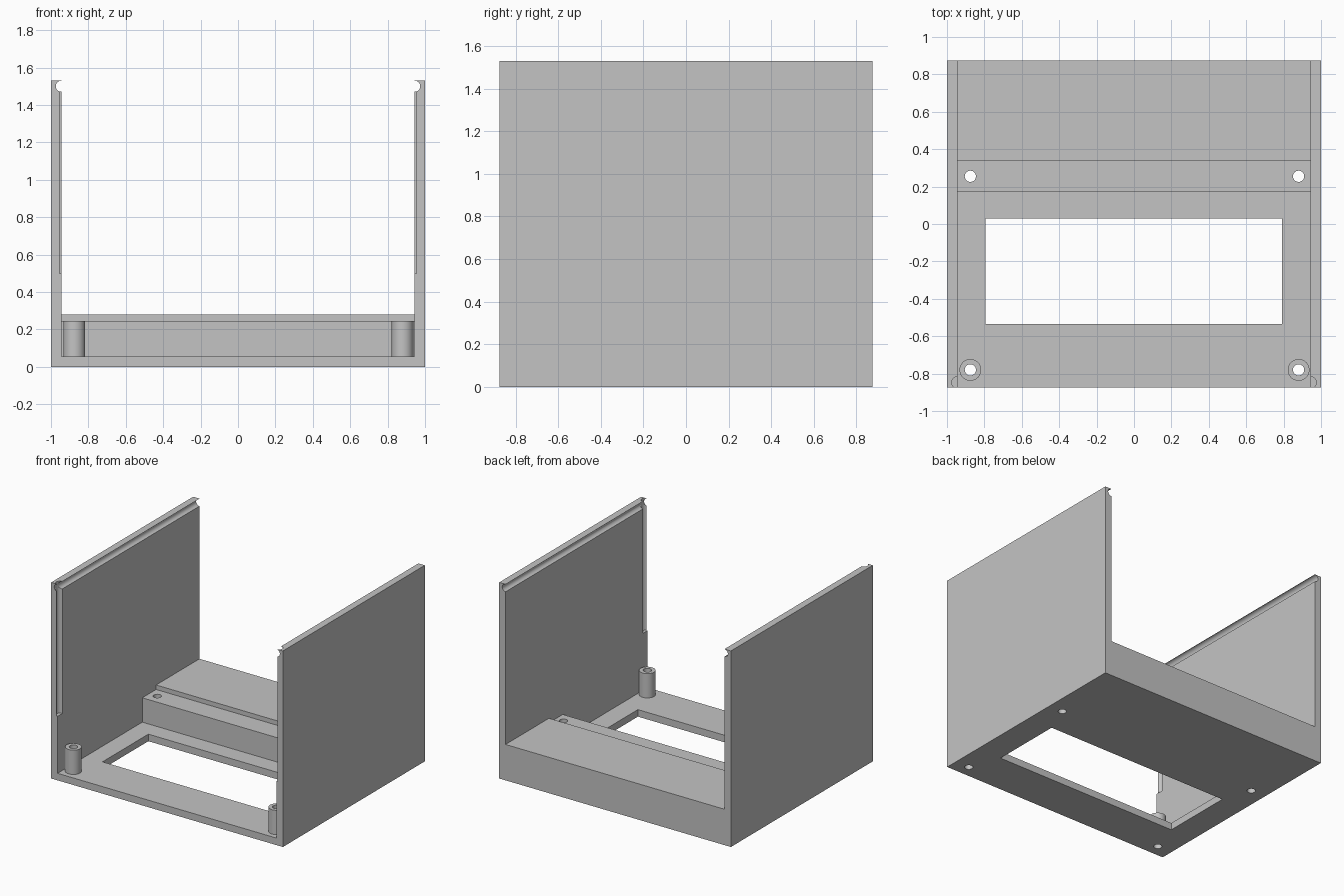
import bpy
import math
from mathutils import Matrix

cube = bpy.data.objects.get("Cube")
if cube:
    bpy.data.objects.remove(cube, do_unlink=True)

# Main dimensions
HALF_W, HALF_D, HEIGHT, WALL = 1.0, 0.875, 1.53, 0.055
INNER = HALF_W - WALL
LEDGE_TOP, PLATFORM_TOP = 0.245, 0.28
HOLE_X = (-0.875, 0.88)
POST_Y, LEDGE_HOLE_Y = -0.78, 0.255

grey = bpy.data.materials.new("plain grey")
grey.use_nodes = True
grey.diffuse_color = (0.55, 0.55, 0.55, 1)
grey.node_tree.nodes["Principled BSDF"].inputs["Base Color"].default_value = (0.55, 0.55, 0.55, 1)


def new_object(name, verts, faces):
    mesh = bpy.data.meshes.new(name)
    mesh.from_pydata(verts, [], faces)
    mesh.materials.append(grey)
    obj = bpy.data.objects.new(name, mesh)
    bpy.context.collection.objects.link(obj)
    return obj


def prism(name, outline, start, end, axis="Z"):
    """Extrude a counter-clockwise outline along z, or an x-z outline along y."""
    n = len(outline)
    verts = [(a, b, h) for h in (start, end) for a, b in outline]
    faces = [tuple(reversed(range(n))), tuple(range(n, 2 * n))]
    faces += [(i, (i + 1) % n, n + (i + 1) % n, n + i) for i in range(n)]
    obj = new_object(name, verts, faces)
    if axis == "Y":
        # Local height runs towards -y
        obj.data.transform(Matrix.Rotation(math.pi / 2, 4, "X"))
    return obj


def box(name, x0, x1, y0, y1, z0, z1):
    return prism(name, [(x0, y0), (x1, y0), (x1, y1), (x0, y1)], z0, z1)


def rod(name, a, b, radius, start, end, axis="Z", sides=40):
    steps = [2 * math.pi * i / sides for i in range(sides)]
    outline = [(a + radius * math.cos(t), b + radius * math.sin(t)) for t in steps]
    return prism(name, outline, start, end, axis)


def cut(obj, cutters):
    """Subtract the cutters, bake the result and remove the cutters."""
    for cutter in cutters:
        mod = obj.modifiers.new("cut", "BOOLEAN")
        mod.operation, mod.solver, mod.object = "DIFFERENCE", "EXACT", cutter
    graph = bpy.context.evaluated_depsgraph_get()
    graph.update()
    mesh = bpy.data.meshes.new_from_object(obj.evaluated_get(graph))
    obj.modifiers.clear()
    obj.data = mesh
    for cutter in cutters:
        bpy.data.objects.remove(cutter, do_unlink=True)


def hole(x, y):
    return rod("hole_cutter", x, y, 0.03, -0.1, 0.6)


# Tray shell: floor and two side walls as one U profile
profile = [(-HALF_W, 0), (HALF_W, 0), (HALF_W, HEIGHT), (INNER, HEIGHT),
           (INNER, WALL), (-INNER, WALL), (-INNER, HEIGHT), (-HALF_W, HEIGHT)]
shell = prism("tray_shell", profile, -HALF_D, HALF_D, "Y")

# Floor window, screw holes, top slide slots and front panel grooves
cutters = [box("window_cutter", -0.795, 0.79, -0.535, 0.03, -0.1, 0.2)]
cutters += [hole(x, y) for x in HOLE_X for y in (POST_Y, LEDGE_HOLE_Y)]
for side in (-1, 1):
    cutters.append(rod("slot_cutter", side * INNER, 1.5005, 0.029, -1, 1, "Y"))
    cutters.append(rod("groove_cutter", side * INNER, -0.847, 0.03, 0.5, 1.7))
cut(shell, cutters)

# Raised platform at the back and the lower mounting ledge before it
platform = box("back_platform", -INNER, INNER, 0.34, HALF_D, WALL, PLATFORM_TOP)
ledge = box("mounting_ledge", -INNER, INNER, 0.17, 0.34, WALL, LEDGE_TOP)
cut(ledge, [hole(x, LEDGE_HOLE_Y) for x in HOLE_X])

# Hollow screw posts at the front corners
parts = [shell, platform, ledge]
for x, label in zip(HOLE_X, ("right", "left")):
    post = rod(label + "_screw_post", x, POST_Y, 0.058, WALL, LEDGE_TOP)
    cut(post, [hole(x, POST_Y)])
    parts.append(post)

# Smooth the round surfaces, keep the edges crisp
bpy.ops.object.select_all(action="DESELECT")
for obj in parts:
    obj.select_set(True)
bpy.context.view_layer.objects.active = shell
bpy.ops.object.shade_smooth_by_angle(angle=math.radians(30))
